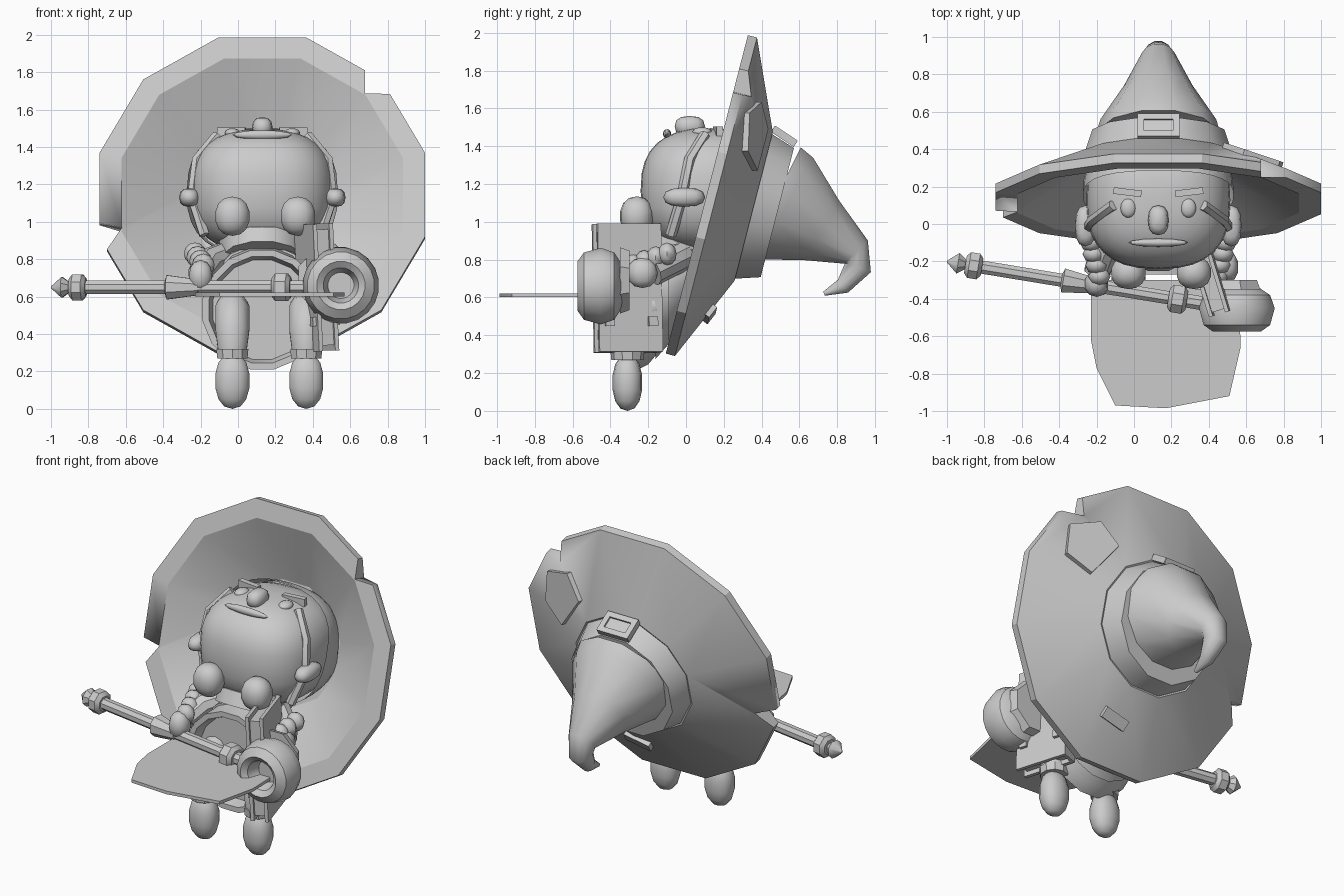
import bpy, bmesh, math
from mathutils import Vector, Matrix

if "Cube" in bpy.data.objects:
    bpy.data.objects.remove(bpy.data.objects["Cube"])

grey = bpy.data.materials.new("plain grey")
grey.use_nodes = True
grey.diffuse_color = (0.6, 0.6, 0.6, 1)
grey.node_tree.nodes["Principled BSDF"].inputs["Base Color"].default_value = (0.6, 0.6, 0.6, 1)


def finish(bm, name, matrix=Matrix(), angle=35):
    bmesh.ops.transform(bm, matrix=matrix, verts=bm.verts)
    bmesh.ops.recalc_face_normals(bm, faces=bm.faces)
    mesh = bpy.data.meshes.new(name)
    bm.to_mesh(mesh)
    bm.free()
    mesh.materials.append(grey)
    obj = bpy.data.objects.new(name, mesh)
    bpy.context.scene.collection.objects.link(obj)
    bpy.ops.object.select_all(action='DESELECT')
    obj.select_set(True)
    bpy.context.view_layer.objects.active = obj
    bpy.ops.object.shade_smooth_by_angle(angle=math.radians(angle))
    return obj


def skin(bm, rings, closed=False):
    pairs = list(zip(rings, rings[1:]))
    if closed:
        pairs.append((rings[-1], rings[0]))
    n = len(rings[0])
    for a, b in pairs:
        for i in range(n):
            j = (i + 1) % n
            bm.faces.new((a[i], a[j], b[j], b[i]))
    if not closed:
        bm.faces.new(rings[0])
        bm.faces.new(rings[-1])


def loft(name, path, seg=12, axis=None, angle=35):
    """Round tube through (point, radius) pairs; a fixed axis gives a lathe."""
    pts = [Vector(p) for p, r in path]
    bm, rings = bmesh.new(), []
    for i, (p, r) in enumerate(path):
        d = Vector(axis) if axis else pts[min(i + 1, len(pts) - 1)] - pts[max(i - 1, 0)]
        d.normalize()
        ref = Vector((1, 0, 0)) if abs(d.x) < 0.8 else Vector((0, 0, 1))
        u = (ref - d * ref.dot(d)).normalized()
        w = d.cross(u)
        angles = [2 * math.pi * (k + 0.5) / seg for k in range(seg)]
        rings.append([bm.verts.new(pts[i] + (u * math.cos(a) + w * math.sin(a)) * r) for a in angles])
    skin(bm, rings)
    return finish(bm, name, angle=angle)


def turned(name, origin, axis, profile, seg=12):
    """Lathe from (distance along axis, radius) pairs."""
    o, d = Vector(origin), Vector(axis).normalized()
    return loft(name, [(o + d * t, r) for t, r in profile], seg, d)


def ball(name, loc, size, power=1.0, seg=16, cut=None):
    bm = bmesh.new()
    bmesh.ops.create_uvsphere(bm, u_segments=seg, v_segments=max(6, seg // 2), radius=1)
    for v in bm.verts:
        v.co = Vector([math.copysign(abs(c) ** power, c) for c in v.co])
    if cut:
        bmesh.ops.bisect_plane(bm, geom=bm.verts[:] + bm.edges[:] + bm.faces[:],
                               plane_co=cut[0], plane_no=cut[1], clear_inner=True)
    return finish(bm, name, Matrix.Translation(loc) @ Matrix.Diagonal((*size, 1)), 50)


def box(name, matrix, size):
    bm = bmesh.new()
    bmesh.ops.create_cube(bm, size=1)
    return finish(bm, name, matrix @ Matrix.Diagonal((*size, 1)))


def prism(name, outline, low, high, matrix=Matrix()):
    bm = bmesh.new()
    skin(bm, [[bm.verts.new((x, y, z)) for x, y in outline] for z in (low, high)])
    return finish(bm, name, matrix)


CX = 0.13

# Hat frame: local y runs up the brim, local -z points to the hat tip
up = Vector((0, 0.25, 0.97)).normalized()
side = Vector((1, 0, 0))
hat = Matrix((side, up, side.cross(up))).transposed().to_4x4()
hat.translation = (CX, 0.11, 1.145)
hat_axis = -side.cross(up)

# Brim, a twelve-sided dish with a flat lip
bm, rings = bmesh.new(), []
for r, t in ((0.78, 0), (0.9, 0), (0.9, 0.05), (0.42, 0.256), (0.36, 0.235)):
    rings.append([bm.verts.new((r * math.cos(a), r * math.sin(a), -t))
                  for a in [math.radians(15 + 30 * k) for k in range(12)]])
skin(bm, rings, closed=True)
brim = finish(bm, "hat_brim", hat, 20)

# Torn notches in the brim
for outline in ([(0.55, 0.56), (0.9, 0.55), (0.55, 0.9)],
                [(-1.0, -0.13), (-0.75, -0.18), (-0.93, -0.45)]):
    cutter = prism("notch_cutter", outline, -0.3, 0.2, hat)
    cutter.hide_render = True
    mod = brim.modifiers.new("notch", 'BOOLEAN')
    mod.operation, mod.object = 'DIFFERENCE', cutter
    bpy.context.view_layer.objects.active = brim
    bpy.ops.object.modifier_apply(modifier=mod.name)
    bpy.data.objects.remove(cutter)

# Crown, band and buckle
turned("hat_band", hat.translation, hat_axis, [(0.22, 0.4), (0.25, 0.41), (0.385, 0.365), (0.385, 0.3)])
loft("hat_crown", [((CX, y, z), r) for y, z, r in (
    (0.46, 1.1, 0.34), (0.52, 1.07, 0.32), (0.715, 0.955, 0.19), (0.9, 0.84, 0.09),
    (0.91, 0.76, 0.075), (0.83, 0.66, 0.045), (0.73, 0.62, 0.012))], 12, angle=50)
tilt = hat @ Matrix.Translation((0, 0.4, -0.32)) @ Matrix.Rotation(math.radians(-19), 4, 'X')
for s in (-1, 1):
    box("buckle_side", tilt @ Matrix.Translation((s * 0.095, 0, 0)), (0.035, 0.04, 0.14))
    box("buckle_bar", tilt @ Matrix.Translation((0, 0, s * 0.055)), (0.22, 0.04, 0.035))
box("buckle_plate", tilt, (0.17, 0.015, 0.1))

# Sewn patches on the back of the brim
def patch(name, degrees, r, t, outline):
    a, s = math.radians(degrees), math.radians(23)
    normal = Vector((math.sin(s) * math.cos(a), math.sin(s) * math.sin(a), -math.cos(s)))
    around = Vector((-math.sin(a), math.cos(a), 0))
    m = Matrix((around, normal.cross(around), normal)).transposed().to_4x4()
    m.translation = (r * math.cos(a), r * math.sin(a), -t)
    prism(name, outline, -0.03, 0.02, hat @ m)

patch("large_patch", 36, 0.64, 0.16,
      [(-0.15, -0.13), (0.13, -0.13), (0.17, 0.05), (0.0, 0.17), (-0.17, 0.06)])
patch("small_patch", -78, 0.62, 0.17, [(-0.09, -0.035), (0.09, -0.035), (0.09, 0.035), (-0.09, 0.035)])

# Head tipped back so the face looks up
head_at, head_size = (CX, 0.13, 1.165), (0.385, 0.37, 0.33)
ball("head", head_at, head_size, 0.78, 32)
ball("hair", head_at, (0.405, 0.385, 0.35), 0.78, 32, ((0, 0.1, 0.1), (0, 1, -0.35)))
ball("nose", (CX, 0.02, 1.505), (0.055, 0.08, 0.055), 0.8, 12)
ball("mouth", (CX, -0.1, 1.465), (0.16, 0.022, 0.025), 1, 12)
for s in (-1, 1):
    ball("eye", (CX + s * 0.16, 0.085, 1.475), (0.042, 0.052, 0.025))
    brow = Matrix.Translation((CX + s * 0.165, 0.17, 1.48)) @ Matrix.Rotation(s * 0.12, 4, 'Z')
    box("eyebrow", brow, (0.15, 0.035, 0.05))
    ball("ear", (CX + s * 0.39, -0.01, 1.13), (0.055, 0.11, 0.05), 0.8, 12)
    # Side locks, bobbles and plaits
    loft("side_lock", [((CX + s * x, y, z), 0.03) for x, y, z in (
        (0.24, 0.1, 1.46), (0.35, 0.02, 1.33), (0.375, -0.02, 1.13), (0.31, -0.08, 0.93))], 6)
    ball("bobble", (CX + 0.015 + s * 0.175, -0.26, 1.03), (0.095, 0.09, 0.105), 0.9, 14)
    for k in range(4):
        ball("plait_knot", (CX + s * (0.36 - k * 0.015), -0.1 - k * 0.06, 0.83 - k * 0.02),
             (0.06, 0.05, 0.06), 1, 8)

# Robe, belt and collar
loft("robe", [((CX, y, z), r) for y, z, r in (
    (-0.2, 0.53, 0.27), (-0.27, 0.53, 0.29), (-0.27, 0.53, 0.325), (-0.2, 0.55, 0.31),
    (-0.1, 0.62, 0.26), (0.03, 0.72, 0.2), (0.1, 0.86, 0.13))], 16, (0, 1, 0))
loft("belt", [((CX, -0.16, 0.575), 0.305), ((CX, -0.09, 0.625), 0.275)], 16, (0, 1, 0))
loft("collar", [((CX, -0.06, 0.8), 0.22), ((CX, 0.0, 0.87), 0.24), ((CX, 0.06, 0.9), 0.16)], 12, (0, 0.5, 1))

# Cloth panel lying out in front
prism("robe_panel", [(-0.23, -0.3), (-0.23, -0.62), (-0.2, -0.77), (-0.1, -0.97), (0.17, -0.985),
                     (0.51, -0.92), (0.57, -0.66), (0.56, -0.3)], 0.602, 0.622)

# Legs and shoes
for x in (-0.03, 0.365):
    loft("leg", [((x, -0.16, 0.56), 0.08), ((x, -0.25, 0.53), 0.095),
                 ((x, -0.31, 0.42), 0.095), ((x, -0.31, 0.27), 0.075)], 10, angle=60)
    loft("boot_cuff", [((x, -0.31, 0.27), 0.085), ((x, -0.31, 0.32), 0.09)], 10)
    ball("boot", (x, -0.31, 0.15), (0.095, 0.08, 0.15), 0.9, 14)

# Arms and hands
loft("right_arm", [((-0.05, -0.02, 0.82), 0.08), ((-0.16, -0.14, 0.78), 0.08), ((-0.2, -0.26, 0.72), 0.07)], 10)
ball("right_hand", (-0.2, -0.32, 0.71), (0.065, 0.07, 0.085), 0.9, 10)
loft("left_arm", [((0.31, -0.02, 0.82), 0.08), ((0.41, -0.1, 0.78), 0.08), ((0.46, -0.18, 0.74), 0.08)], 10)
ball("left_hand", (0.5, -0.23, 0.73), (0.06, 0.08, 0.08), 0.9, 10)

# Staff with collars and a hollow round head
turned("staff", (-1.0, -0.2, 0.65), (1, -0.164, 0), [
    (0, 0.005), (0.06, 0.06), (0.1, 0.03), (0.1, 0.05), (0.12, 0.075), (0.17, 0.075), (0.19, 0.05),
    (0.19, 0.038), (0.62, 0.038), (0.63, 0.07), (0.8, 0.045), (0.8, 0.038), (1.2, 0.038),
    (1.2, 0.055), (1.22, 0.08), (1.28, 0.08), (1.3, 0.055), (1.3, 0.04), (1.5, 0.04)], 8)
turned("staff_orb", (0.55, -0.45, 0.66), (0, 1, 0), [
    (-0.02, 0.01), (-0.02, 0.07), (-0.1, 0.095), (-0.125, 0.13), (-0.09, 0.18), (0, 0.205),
    (0.07, 0.18), (0.11, 0.12), (0.12, 0.02)], 20)
turned("orb_backing", (0.5, -0.32, 0.69), (0, 1, 0), [(-0.03, 0.15), (-0.03, 0.19), (0.02, 0.17)], 8)

# Book held upright: pages, two covers and corner studs
book = (Matrix.Translation((0.42, -0.31, 0.65)) @ Matrix.Rotation(math.radians(17), 4, 'Z')
        @ Matrix.Rotation(math.radians(-3), 4, 'Y'))
box("book_pages", book, (0.07, 0.31, 0.62))
for s in (-1, 1):
    box("book_cover", book @ Matrix.Translation((s * 0.045, 0, 0)), (0.022, 0.35, 0.68))
    for k in (-1, 1):
        box("book_stud", book @ Matrix.Translation((s * 0.06, k * 0.12, -0.18)), (0.03, 0.05, 0.05))
box("book_spine", book @ Matrix.Translation((0, 0.165, 0)), (0.1, 0.02, 0.68))
